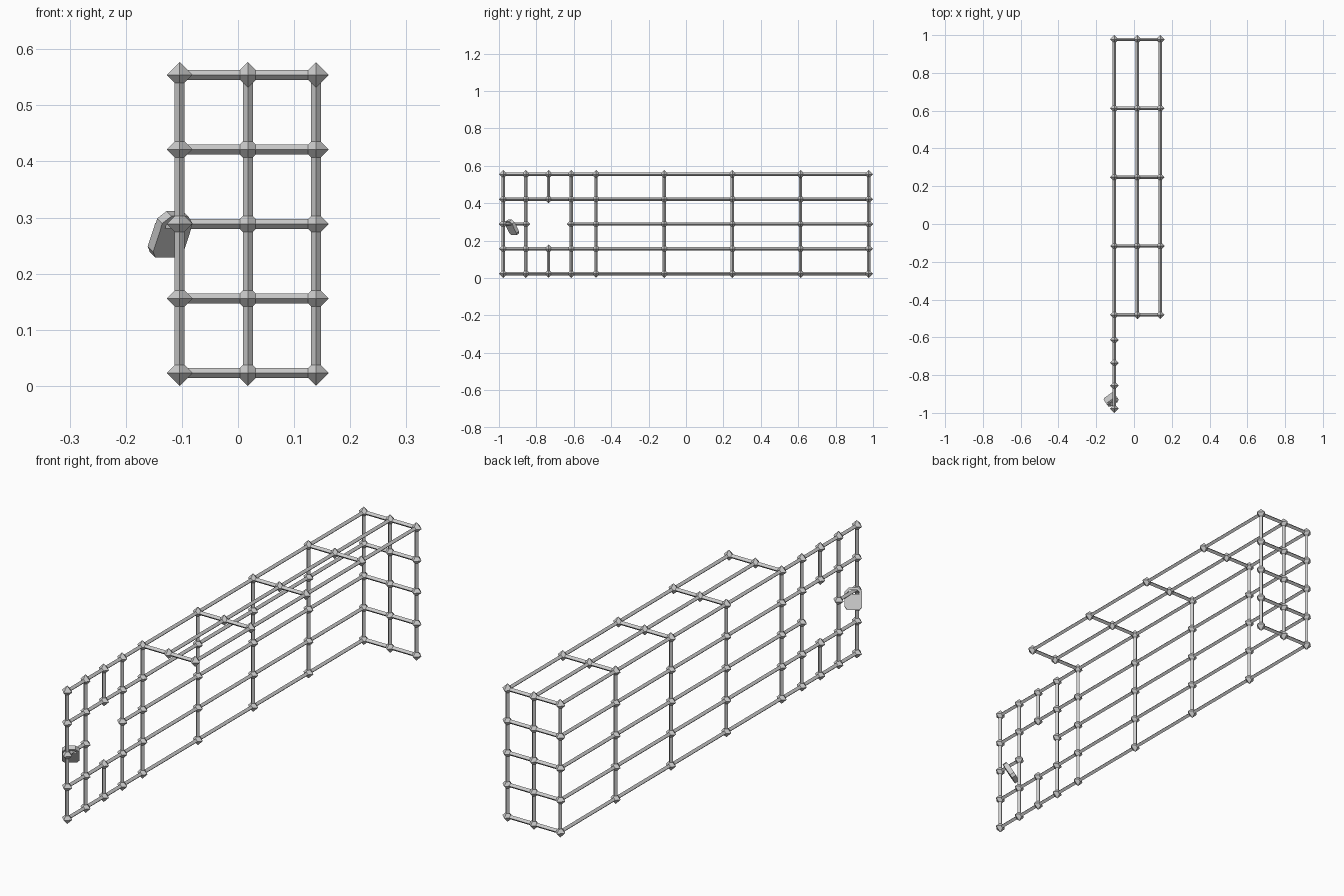
import bpy, bmesh
from math import radians, sin, cos
from mathutils import Vector, Matrix

if "Cube" in bpy.data.objects:
    bpy.data.objects.remove(bpy.data.objects["Cube"])

BAR, NODE = 0.009, 0.023                       # half-diagonals of bars and joints
XS = [-0.104, 0.0175, 0.139]
ZS = [0.023 + i * 0.1328 for i in range(5)]
GATE = [-0.977, -0.856, -0.735, -0.614]
BAYS = [-0.481 + i * 0.3645 for i in range(5)]
YS = GATE + BAYS
joints = set()


def finish(name, bm):
    bmesh.ops.recalc_face_normals(bm, faces=bm.faces)
    mesh = bpy.data.meshes.new(name)
    bm.to_mesh(mesh)
    bm.free()
    obj = bpy.data.objects.new(name, mesh)
    bpy.context.collection.objects.link(obj)
    return obj


def bar(bm, pts):
    """Diamond-section bar through a run of points, with a joint at each point."""
    joints.update(pts)
    a, b = Vector(pts[0]), Vector(pts[-1])
    axis = max(range(3), key=lambda i: abs(b[i] - a[i]))
    u, v = [Vector([float(i == k) for i in range(3)]) for k in range(3) if k != axis]
    rings = [[bm.verts.new(p + d * BAR) for d in (u, v, -u, -v)] for p in (a, b)]
    for i in range(4):
        j = (i + 1) % 4
        bm.faces.new((rings[0][i], rings[0][j], rings[1][j], rings[1][i]))
    for r in rings:
        bm.faces.new(r)


def prism(name, profile, depth, matrix):
    """Extrude a flat outline symmetrically and place it."""
    bm = bmesh.new()
    face = bm.faces.new([bm.verts.new((x, y, -depth / 2)) for x, y in profile])
    ext = bmesh.ops.extrude_face_region(bm, geom=[face])['geom']
    bmesh.ops.translate(bm, vec=(0, 0, depth),
                        verts=[g for g in ext if isinstance(g, bmesh.types.BMVert)])
    obj = finish(name, bm)
    obj.matrix_world = matrix
    return obj


# Long side panel, with a window opening near the front
bm = bmesh.new()
X = XS[0]
for k, z in enumerate(ZS):
    for run in ([YS[:2], YS[3:]] if k == 2 else [YS]):
        bar(bm, [(X, y, z) for y in run])
for k, y in enumerate(YS):
    for run in ([ZS[:2], ZS[3:]] if k == 2 else [ZS]):
        bar(bm, [(X, y, z) for z in run])
finish("side_panel_bars", bm)

# Roof panel
bm = bmesh.new()
for x in XS[1:]:
    bar(bm, [(x, y, ZS[-1]) for y in BAYS])
for y in BAYS:
    bar(bm, [(x, y, ZS[-1]) for x in XS])
finish("roof_bars", bm)

# End panel at the back
bm = bmesh.new()
for x in XS[1:]:
    bar(bm, [(x, YS[-1], z) for z in ZS])
for z in ZS[:-1]:
    bar(bm, [(x, YS[-1], z) for x in XS])
finish("end_panel_bars", bm)

# Octahedral joints at every crossing
bm = bmesh.new()
for p in sorted(joints):
    c = Vector(p)
    ring = [bm.verts.new(c + Vector(d) * NODE)
            for d in ((1, 0, 0), (0, 1, 0), (-1, 0, 0), (0, -1, 0))]
    for s in (1, -1):
        tip = bm.verts.new(c + Vector((0, 0, s * NODE)))
        for i in range(4):
            bm.faces.new((ring[i], ring[(i + 1) % 4], tip))
finish("joints", bm)

# Padlock, hanging tilted on the front bar
t = radians(30)
w = Vector((-0.82, -0.57, 0)).normalized()
h = Vector((w.y, -w.x, 0))
n = h * cos(t) + Vector((0, 0, sin(t)))
M = Matrix((w, n.cross(w), n)).transposed().to_4x4()
M.translation = (-0.121, -0.93, 0.268)
prism("padlock_body", [(-0.033, 0.02), (-0.033, -0.028), (-0.024, -0.04),
                       (0.024, -0.04), (0.033, -0.028), (0.033, 0.02)], 0.02, M)
outer = [(-0.033, 0.02), (-0.033, 0.03), (-0.018, 0.045)]
inner = [(-0.023, 0.02), (-0.023, 0.026), (-0.014, 0.036)]
half = [(-x, y) for x, y in reversed(outer)]
half_in = [(-x, y) for x, y in inner]
prism("padlock_shackle", outer + half + half_in + inner[::-1], 0.018, M)
